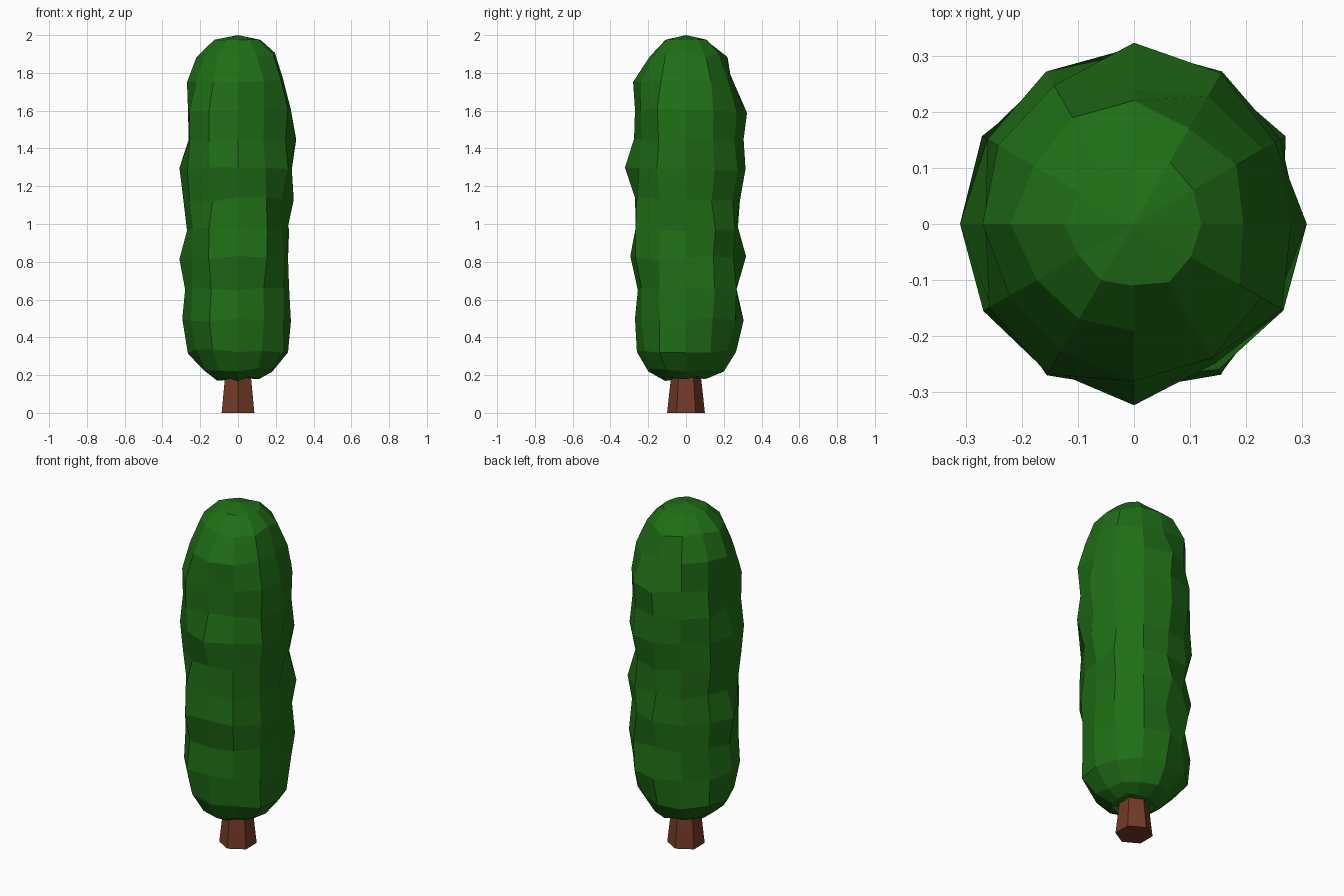
import bpy, bmesh, math, random

if "Cube" in bpy.data.objects:
    bpy.data.objects.remove(bpy.data.objects["Cube"])
random.seed(11)


def material(name, color):
    m = bpy.data.materials.new(name)
    m.diffuse_color = (*color, 1)
    m.use_nodes = True
    m.node_tree.nodes["Principled BSDF"].inputs["Base Color"].default_value = m.diffuse_color
    return m


def lathe(name, rings, bottom, top, mat):
    """Stack rings of points; close the ends with a pole height, or a flat cap for None."""
    bm = bmesh.new()
    loops = [[bm.verts.new(p) for p in ring] for ring in rings]
    n = len(loops[0])
    for a, b in zip(loops, loops[1:]):
        for i in range(n):
            j = (i + 1) % n
            bm.faces.new((a[i], a[j], b[j], b[i]))
    for loop, pole in ((loops[0], bottom), (loops[-1], top)):
        if pole is None:
            bm.faces.new(loop)
        else:
            tip = bm.verts.new((0, 0, pole))
            for i in range(n):
                bm.faces.new((loop[i], loop[(i + 1) % n], tip))
    bmesh.ops.recalc_face_normals(bm, faces=bm.faces)
    me = bpy.data.meshes.new(name)
    bm.to_mesh(me)
    bm.free()
    me.materials.append(mat)
    ob = bpy.data.objects.new(name, me)
    bpy.context.collection.objects.link(ob)


def ring_point(r, angle, z):
    return (r * math.cos(angle), r * math.sin(angle), z)


# Trunk: flared hexagonal stem
trunk_rings = [[ring_point(r, math.radians(90 + 60 * i), z) for i in range(6)]
               for r, z in ((0.1, 0), (0.086, 0.13), (0.078, 0.2), (0.074, 0.3))]
lathe("trunk", trunk_rings, None, None, material("bark", (0.17, 0.042, 0.022)))

# Foliage: lumpy twelve-sided capsule; radii read off in four directions
heights = [0.18, 0.225, 0.325, 0.495, 0.66, 0.82, 0.975, 1.13,
           1.29, 1.445, 1.60, 1.755, 1.895, 1.975]
east = [.11, .18, .265, .28, .27, .265, .26, .295, .285, .308, .28, .24, .195, .12]
north = [.11, .20, .265, .305, .26, .318, .275, .285, .315, .305, .323, .24, .22, .11]
west = [.11, .18, .265, .295, .28, .31, .27, .29, .31, .26, .265, .27, .22, .125]
south = [.11, .20, .26, .27, .255, .295, .265, .27, .323, .275, .27, .28, .19, .11]
# even capsule profile that the in-between columns wander around
ends = {0: .115, 1: .195, 2: .268, 11: .268, 12: .21, 13: .118}
foliage_rings = []
for k, z in enumerate(heights):
    main = [east[k], north[k], west[k], south[k]]
    base = ends.get(k, 0.288)
    ring = []
    for i in range(12):
        r = main[i // 3] if i % 3 == 0 else base * random.uniform(0.93, 1.09)
        dz = random.uniform(-.012, .012) if z < 1.95 else random.uniform(-.008, .004)
        ring.append(ring_point(r, math.radians(30 * i), z + dz))
    foliage_rings.append(ring)
lathe("foliage", foliage_rings, 0.185, 2.0, material("leaves", (0.014, 0.155, 0.008)))
